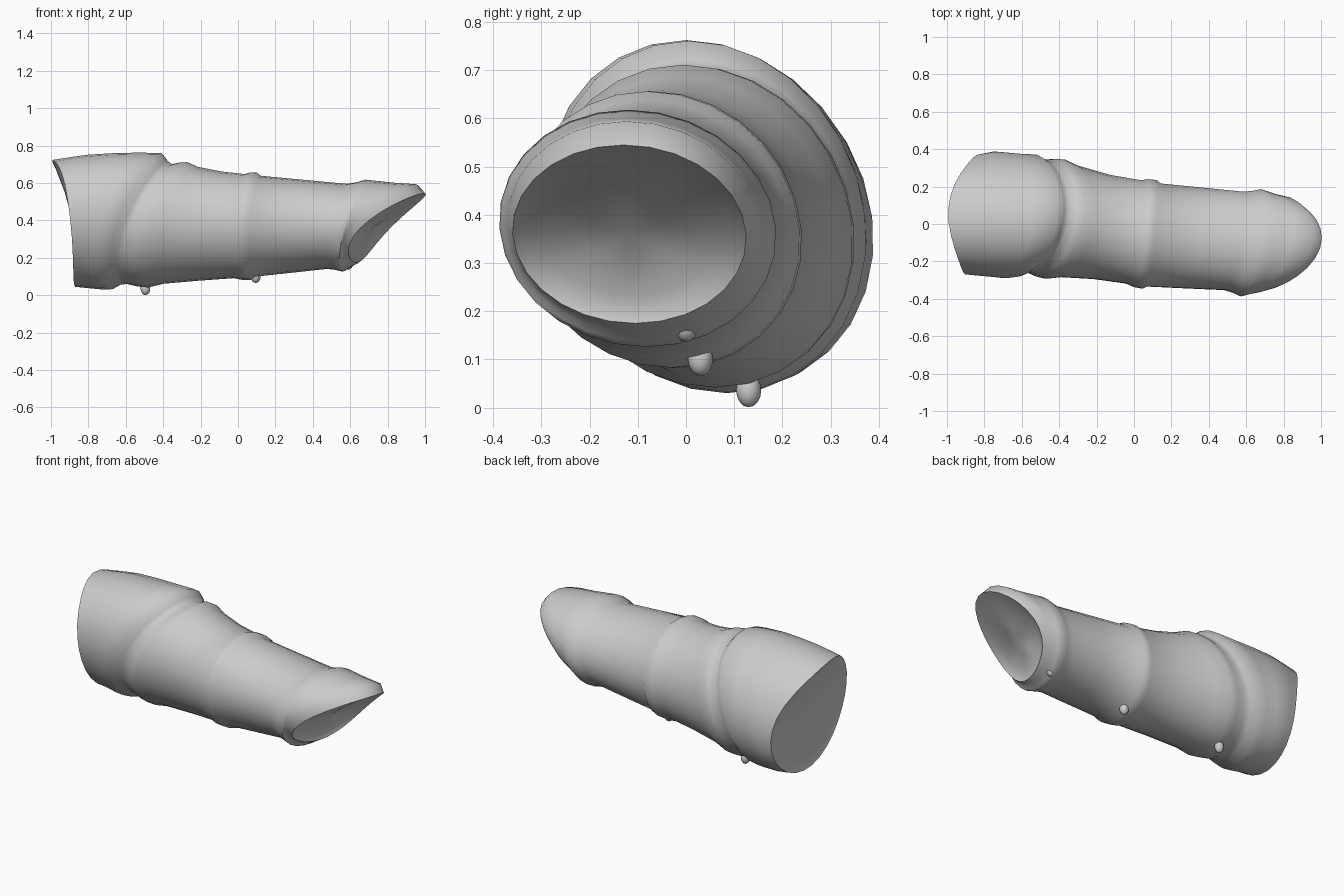
import bpy, bmesh, math
from mathutils import Vector

if "Cube" in bpy.data.objects:
    bpy.data.objects.remove(bpy.data.objects["Cube"])

N = 28
grey = bpy.data.materials.new("plain grey")
grey.diffuse_color = (0.6, 0.6, 0.6, 1)
grey.use_nodes = True
grey.node_tree.nodes["Principled BSDF"].inputs["Base Color"].default_value = grey.diffuse_color

# four outline curves along the length: (x, height or depth)
top = [(-.96, .72), (-.8, .75), (-.6, .765), (-.41, .757), (-.36, .712), (-.12, .665), (.13, .638), (.6, .594), (.95, .594)]
back = [(-.84, .372), (-.74, .39), (-.52, .37), (-.12, .262), (.14, .218), (.6, .172), (.8, .15)]
front = [(-.9, -.27), (-.7, -.292), (-.6, -.268), (-.2, -.297), (.07, -.336), (.5, -.355), (.62, -.37)]
under = [(-.87, .045), (-.7, .028), (-.63, .048), (.1, .1), (.56, .15), (.62, .163)]

# slant of each seam: x at top, back, front and underside
seams = [
    (-.94, -.84, -.895, -.87),  # cuff rim
    (-.41, -.52, -.64, -.67),   # cuff edge
    (-.27, -.37, -.48, -.48),   # rolled bead
    (.10, .12, .045, .07),      # middle plate edge
    (.68, .68, .57, .56),       # lower plate edge
    (.95, .80, .625, .615),     # lip edge
]


def along(curve, x):
    """Height of an outline curve at x."""
    for (x0, v0), (x1, v1) in zip(curve, curve[1:]):
        if x <= x1:
            f = max(0, (x - x0) / (x1 - x0))
            return v0 + f * (v1 - v0)
    return curve[-1][1]


def oval(xs, limits, tilt, flare=0.0):
    """Slanted oval through the four cardinal x positions."""
    xt, xk, xf, xb = xs
    zt, yk, yf, zb = limits
    m, c = sum(xs) / 4, (xk + xf - xt - xb) / 4
    pts = []
    for i in range(N):
        t = 2 * math.pi * i / N
        x = m + (xt - xb) / 2 * math.sin(t) + (xk - xf) / 2 * math.cos(t)
        x += c * math.cos(2 * t) - flare * max(0, math.sin(t + .4)) ** 3
        pts.append(Vector((x, (yf + yk) / 2 + (yk - yf) / 2 * math.cos(t + tilt),
                           (zb + zt) / 2 + (zt - zb) / 2 * math.sin(t))))
    return pts


def station(u, grow=0.0):
    """Ring at seam position u (fractions lie between seams), swollen by grow."""
    i = min(int(u), len(seams) - 2)
    xs = [a + (b - a) * (u - i) for a, b in zip(seams[i], seams[i + 1])]
    lim = (along(top, xs[0]) + grow, along(back, xs[1]) + grow,
           along(front, xs[2]) - grow, along(under, xs[3]) - grow)
    return oval(xs, lim, .14 - .018 * u, .065 * max(0, 1 - u * 2))


def shrink(pts, s, dx):
    c = sum(pts, Vector()) / len(pts)
    return [c + (p - c) * s + Vector((dx, 0, 0)) for p in pts]


def finish(ob, angle):
    ob.data.materials.append(grey)
    bpy.ops.object.select_all(action='DESELECT')
    ob.select_set(True)
    bpy.context.view_layer.objects.active = ob
    bpy.ops.object.shade_smooth_by_angle(angle=math.radians(angle))


def loft(name, rings):
    """Skin the rings and close both ends with a fan."""
    bm = bmesh.new()
    loops = [[bm.verts.new(p) for p in r] for r in rings]
    for A, B in zip(loops, loops[1:]):
        for i in range(N):
            j = (i + 1) % N
            bm.faces.new((A[i], A[j], B[j], B[i]))
    for L in (loops[0], loops[-1]):
        mid = bm.verts.new(sum((v.co for v in L), Vector()) / N)
        for i in range(N):
            bm.faces.new((L[i], L[(i + 1) % N], mid))
    bmesh.ops.recalc_face_normals(bm, faces=bm.faces)
    me = bpy.data.meshes.new(name)
    bm.to_mesh(me)
    bm.free()
    ob = bpy.data.objects.new(name, me)
    bpy.context.collection.objects.link(ob)
    finish(ob, 60)


# cuff with a nearly flat end
rim = station(0)
rings = [shrink(rim, .5, .02), shrink(rim, .95, .005), rim]
rings += [station(u) for u in (.15, .3, .5, .75)]
# cuff edge, groove and rolled bead
rings += [station(1, .004), station(1.22, -.008), station(1.4, -.01)]
rings += [station(1.7, .008), station(2, .017), station(2.15, .003)]
# upper plate with raised edge
rings += [station(2.5), station(2.83), station(2.91, .012), station(3, .015), station(3.04)]
# lower plate with raised edge
rings += [station(3.45), station(3.83), station(3.92, .01), station(4, .024)]
# slanted lip rolling into a shallow hollow
rings += [station(4.25, .017), station(4.6, .007), station(5)]
lip = oval((.995, .815, .655, .632), (.545, .125, -.36, .175), .05)
rings += [lip, shrink(lip, .92, -.015), shrink(lip, .7, -.04), shrink(lip, .35, -.055)]
loft("forearm_guard", rings)

# small rivets along the underside
for i, (x, y, z) in enumerate([(-.495, .13, .036), (.095, .03, .101), (.59, 0, .172)]):
    bpy.ops.mesh.primitive_uv_sphere_add(segments=12, ring_count=8, radius=.026, location=(x, y, z))
    ob = bpy.context.object
    ob.name = f"rivet_{i + 1}"
    ob.scale.z = 1.35
    finish(ob, 60)
